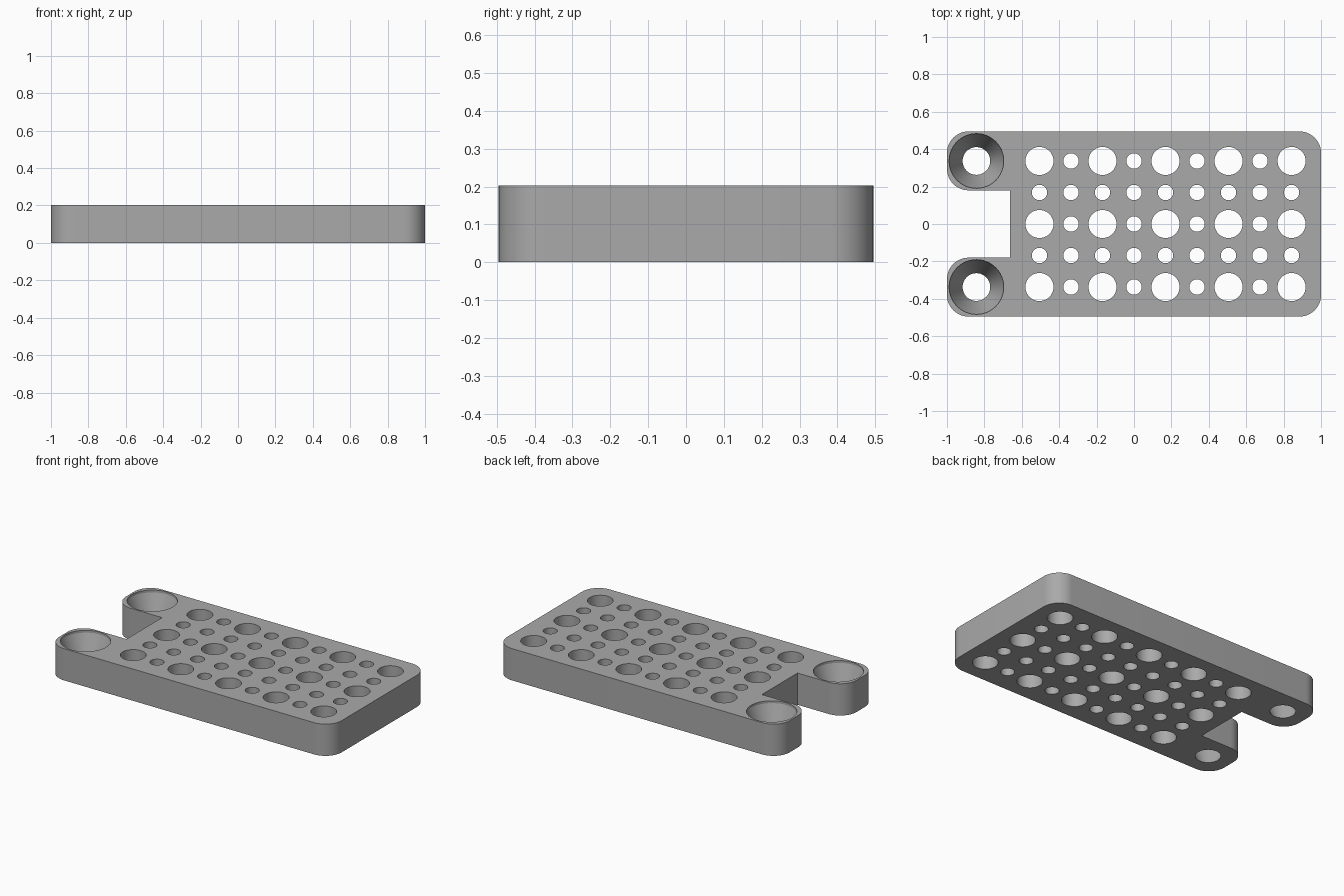
import bpy, bmesh
from math import sin, cos, pi, radians

if "Cube" in bpy.data.objects:
    bpy.data.objects.remove(bpy.data.objects["Cube"])

HEIGHT, HALF_W, CORNER = 0.203, 0.495, 0.115
NOTCH_X, NOTCH_Y = -0.663, 0.18
PITCH = 0.1685

grey = bpy.data.materials.new("plain grey")
grey.use_nodes = True
colour = (0.4, 0.4, 0.4, 1)
grey.diffuse_color = colour
grey.node_tree.nodes["Principled BSDF"].inputs["Base Color"].default_value = colour


def arc(cx, cy, start):
    """Quarter-circle corner, counter-clockwise from the start angle."""
    steps = 12
    return [(cx + CORNER * cos(start + pi / 2 * i / steps),
             cy + CORNER * sin(start + pi / 2 * i / steps)) for i in range(steps + 1)]


def make_object(name, bm):
    bmesh.ops.recalc_face_normals(bm, faces=bm.faces)
    mesh = bpy.data.meshes.new(name)
    bm.to_mesh(mesh)
    bm.free()
    mesh.materials.append(grey)
    obj = bpy.data.objects.new(name, mesh)
    bpy.context.collection.objects.link(obj)
    return obj


def add_lathe(bm, x, y, profile, sides=48):
    """Closed round solid from (radius, z) pairs, bottom to top."""
    rings = [[bm.verts.new((x + r * cos(2 * pi * i / sides), y + r * sin(2 * pi * i / sides), z))
              for i in range(sides)] for r, z in profile]
    for low, high in zip(rings, rings[1:]):
        for i in range(sides):
            j = (i + 1) % sides
            bm.faces.new((low[i], low[j], high[j], high[i]))
    bm.faces.new(rings[0][::-1])
    bm.faces.new(rings[-1])


# Plate outline with rounded corners and a notch between two tabs
ix, iy = 1 - CORNER, HALF_W - CORNER
tab_y = NOTCH_Y + CORNER
outline = (arc(ix, -iy, -pi / 2) + arc(ix, iy, 0) + arc(-ix, iy, pi / 2)
           + arc(-ix, tab_y, pi) + [(NOTCH_X, NOTCH_Y), (NOTCH_X, -NOTCH_Y)]
           + arc(-ix, -tab_y, pi / 2) + arc(-ix, -iy, pi))
bm = bmesh.new()
base = bm.faces.new([bm.verts.new((x, y, 0)) for x, y in outline])
top = bmesh.ops.extrude_face_region(bm, geom=[base])["geom"]
bmesh.ops.translate(bm, vec=(0, 0, HEIGHT),
                    verts=[v for v in top if isinstance(v, bmesh.types.BMVert)])
plate = make_object("perforated_plate", bm)

# Grid of alternating large and small through holes
bm = bmesh.new()
for col in range(9):
    for row in range(5):
        radius = 0.075 if col % 2 == 0 and row % 2 == 0 else 0.041
        add_lathe(bm, (col - 3) * PITCH, (row - 2) * PITCH,
                  [(radius, -0.1), (radius, HEIGHT + 0.1)])

# Conical screw seats in the tabs, with a short straight lip
for side in (-1, 1):
    add_lathe(bm, -5 * PITCH, side * 2 * PITCH,
              [(0.074, -0.1), (0.074, 0), (0.146, HEIGHT - 0.015), (0.146, HEIGHT + 0.1)])
cutter = make_object("hole_cutter", bm)
cutter.hide_render = True

# Cut the holes, then discard the cutter
cut = plate.modifiers.new("holes", 'BOOLEAN')
cut.operation, cut.solver, cut.object = 'DIFFERENCE', 'EXACT', cutter
bpy.ops.object.select_all(action='DESELECT')
plate.select_set(True)
bpy.context.view_layer.objects.active = plate
bpy.ops.object.modifier_apply(modifier=cut.name)
bpy.data.objects.remove(cutter)
bpy.ops.object.shade_smooth_by_angle(angle=radians(18))
